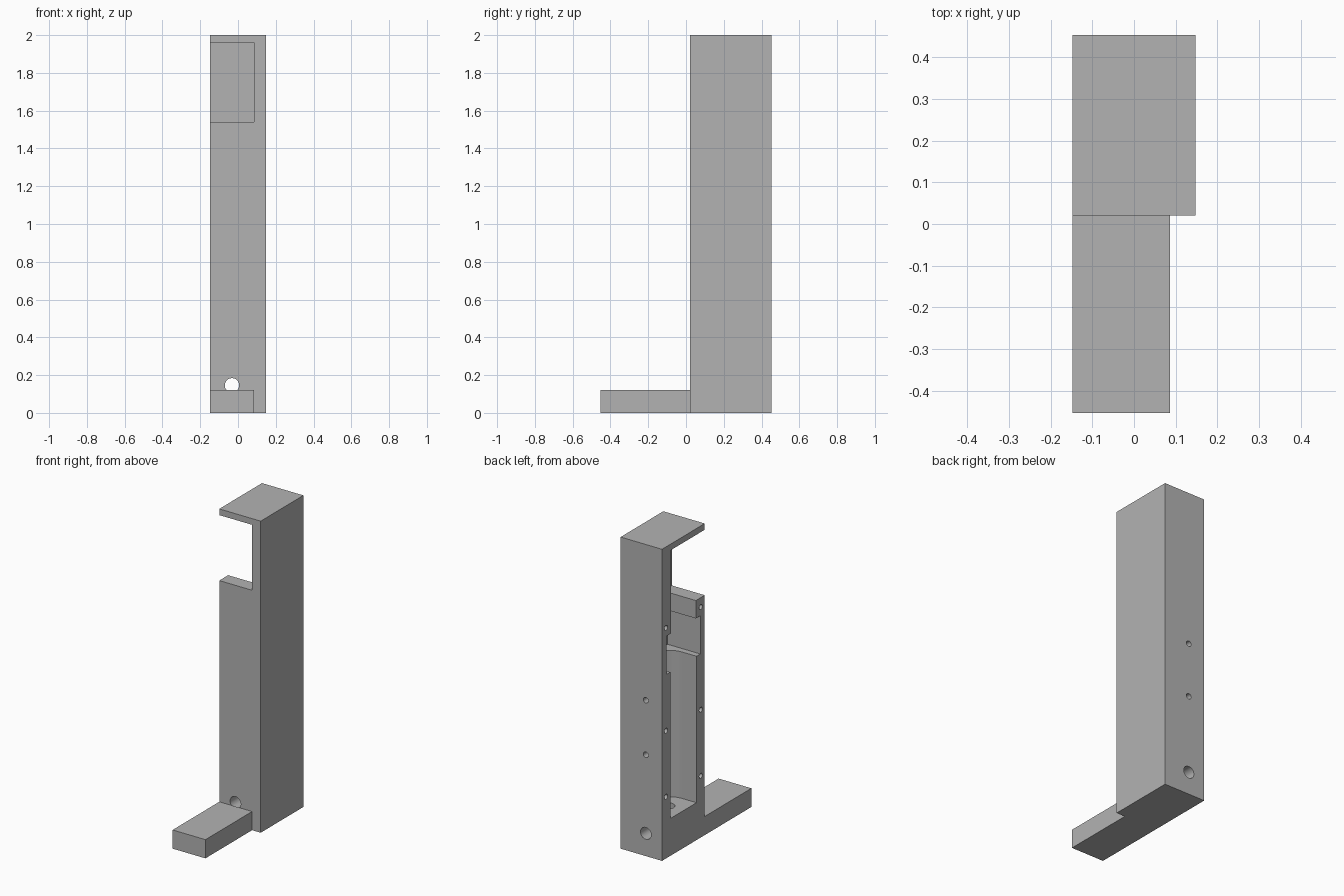
import bpy, bmesh, math
from mathutils import Matrix, Vector

if "Cube" in bpy.data.objects:
    bpy.data.objects.remove(bpy.data.objects["Cube"])

grey = bpy.data.materials.new("plain grey")
grey.use_nodes = True
grey.diffuse_color = (0.45, 0.45, 0.45, 1)
grey.node_tree.nodes["Principled BSDF"].inputs["Base Color"].default_value = (0.45, 0.45, 0.45, 1)

X0, X1, Y0, Y1 = -0.147, 0.147, 0.02, 0.453    # housing footprint
DEPTH = 0.086                                  # inner face of the solid side
MID = (Y0 + Y1) / 2
OUT = X0 - 0.1                                 # beyond the open side


def finish(bm, name):
    mesh = bpy.data.meshes.new(name)
    bmesh.ops.recalc_face_normals(bm, faces=bm.faces)
    bm.to_mesh(mesh)
    bm.free()
    mesh.materials.append(grey)
    ob = bpy.data.objects.new(name, mesh)
    bpy.context.collection.objects.link(ob)
    return ob


def box(name, x, y, z):
    bm = bmesh.new()
    bmesh.ops.create_cube(bm, size=1)
    for v in bm.verts:
        v.co = [r[0] if c < 0 else r[1] for c, r in zip(v.co, (x, y, z))]
    return finish(bm, name)


def rod(name, start, end, radius, sides=32):
    a, b = Vector(start), Vector(end)
    bm = bmesh.new()
    turn = (b - a).to_track_quat('Z', 'Y').to_matrix().to_4x4()
    bmesh.ops.create_cone(bm, cap_ends=True, segments=sides, radius1=radius, radius2=radius,
                          depth=(b - a).length, matrix=Matrix.Translation((a + b) / 2) @ turn)
    return finish(bm, name)


def prism(name, outline, z0, z1):
    bm = bmesh.new()
    face = bm.faces.new([bm.verts.new((x, y, z0)) for x, y in outline])
    new = bmesh.ops.extrude_face_region(bm, geom=[face])["geom"]
    bmesh.ops.translate(bm, vec=(0, 0, z1 - z0),
                        verts=[g for g in new if isinstance(g, bmesh.types.BMVert)])
    return finish(bm, name)


def combine(target, tool, operation):
    mod = target.modifiers.new("join", 'BOOLEAN')
    mod.operation, mod.solver, mod.object = operation, 'EXACT', tool
    bpy.context.view_layer.objects.active = target
    bpy.ops.object.modifier_apply(modifier=mod.name)
    bpy.data.objects.remove(tool)


housing = box("housing", (X0, X1), (Y0, Y1), (0, 2))

# Round-backed main bay, open on one side
r = 0.133
arc = [(DEPTH - r + r * math.sin(t), MID - r * math.cos(t))
       for t in (math.pi * i / 32 for i in range(33))]
bay = [(OUT, MID - r)] + arc + [(OUT, MID + r)]
cutters = [
    prism("bay", bay, 0.24, 1.2),
    box("upper_bay", (OUT, DEPTH), (Y0 + 0.045, Y1 - 0.045), (1.18, 1.425)),
    box("neck", (OUT, DEPTH), (Y0 + 0.09, Y1 - 0.09), (1.4, 1.7)),
    box("window", (OUT, DEPTH), (Y0 - 0.1, Y1 - 0.09), (1.54, 1.96)),
    # Cable passage through the base, with a riser into the bay
    rod("passage", (-0.032, Y0 - 0.1, 0.146), (-0.032, Y1 + 0.1, 0.146), 0.038),
    rod("riser", (-0.032, MID, 0.146), (-0.032, MID, 0.3), 0.045),
]
# Two small holes through the back wall
for z in (0.65, 1.0):
    cutters.append(rod("back_hole", (-0.032, MID, z), (-0.032, Y1 + 0.1, z), 0.018, 24))
# Blind screw holes along both rims
for y in (Y0 + 0.04, Y1 - 0.04):
    for z in (0.396, 0.82, 1.48):
        cutters.append(rod("screw_hole", (OUT, y, z), (X0 + 0.1, y, z), 0.016, 24))
for c in cutters:
    combine(housing, c, 'DIFFERENCE')

# Foot bar in front
combine(housing, box("foot", (X0, DEPTH), (-0.453, Y0), (0, 0.12)), 'UNION')

bpy.ops.object.select_all(action='DESELECT')
housing.select_set(True)
bpy.context.view_layer.objects.active = housing
bpy.ops.object.shade_smooth_by_angle(angle=math.radians(30))
